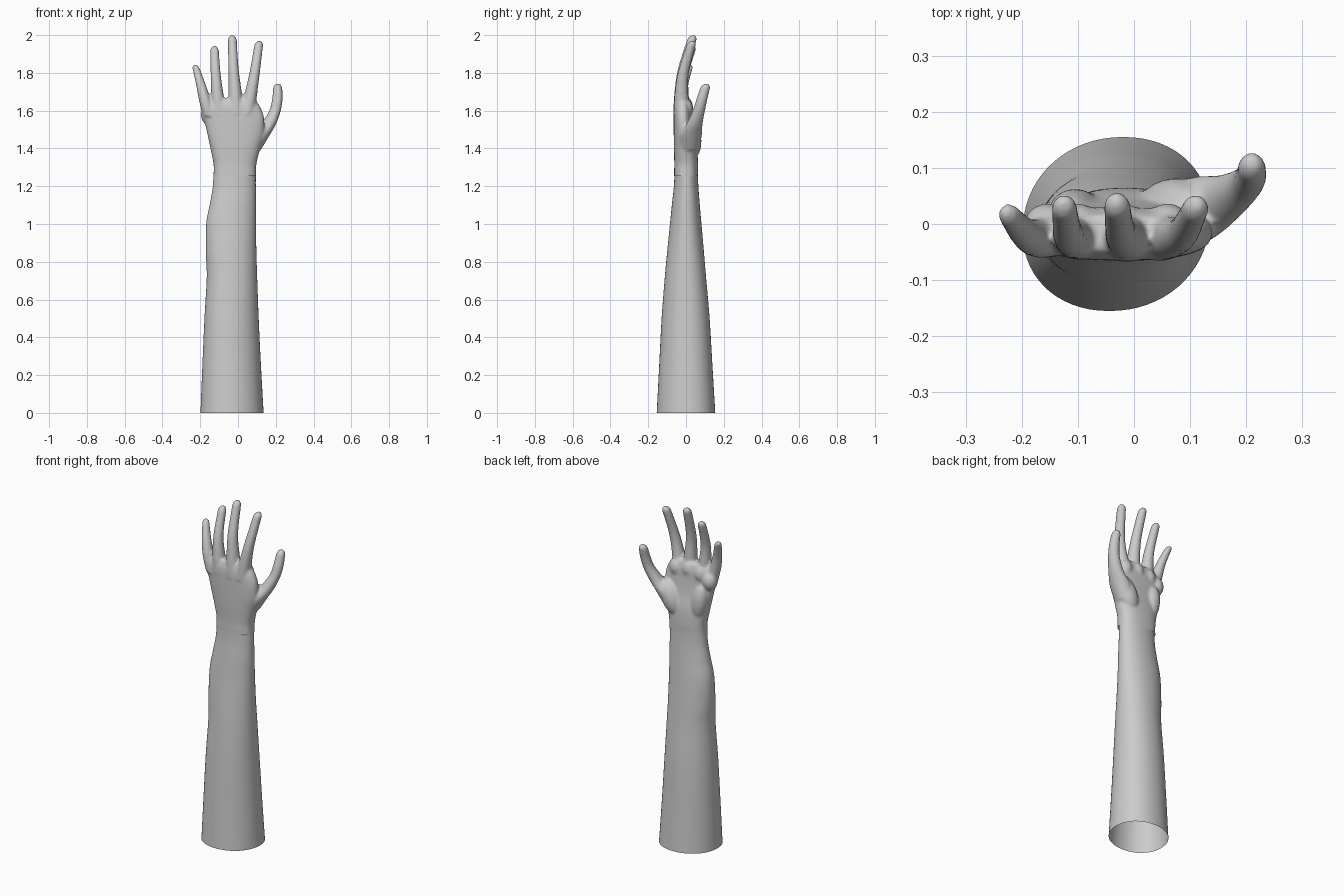
import bpy, bmesh, math
from mathutils import Matrix, Vector

if "Cube" in bpy.data.objects:
    bpy.data.objects.remove(bpy.data.objects["Cube"])


def spline(keys, steps):
    """Catmull-Rom interpolation through tuples of any length."""
    out = []
    n = len(keys)
    for i in range(n - 1):
        p = [keys[max(0, min(n - 1, i + k))] for k in (-1, 0, 1, 2)]
        for s in range(steps):
            t = s / steps
            out.append([0.5 * (2 * b + (c - a) * t + (2 * a - 5 * b + 4 * c - d) * t * t
                               + (3 * b - a - 3 * c + d) * t ** 3) for a, b, c, d in zip(*p)])
    out.append(list(keys[-1]))
    return out


def loft(bm, rings, sides=48, power=2.0, shear=0.0, caps=True):
    """Skin horizontal rings (cx, cy, z, rx, ry)."""
    loops = []
    for cx, cy, z, rx, ry in rings:
        loop = []
        for i in range(sides):
            a = 2 * math.pi * i / sides
            c, s = math.cos(a), math.sin(a)
            x = math.copysign(abs(c) ** (2 / power), c) * rx
            y = math.copysign(abs(s) ** (2 / power), s) * ry
            loop.append(bm.verts.new((cx + x + shear * y, cy + y, z)))
        loops.append(loop)
    for lo, hi in zip(loops, loops[1:]):
        for i in range(sides):
            j = (i + 1) % sides
            bm.faces.new((lo[i], lo[j], hi[j], hi[i]))
    if caps:
        bm.faces.new(loops[0][::-1])
        bm.faces.new(loops[-1])


def box_rings(keys):
    """(z, xmin, xmax, ymin, ymax) -> ring tuples."""
    return [((a + b) / 2, (c + d) / 2, z, (b - a) / 2, (d - c) / 2) for z, a, b, c, d in keys]


def finger(bm, keys):
    """Tapered tube through (x, y, z, r) with a rounded tip."""
    rings = [(x, y, z, r, r * 1.06) for x, y, z, r in spline(keys, 6)]
    x, y, z, r, ry = rings[-1]
    px, py, pz = rings[-3][:3]
    dx, dy = (x - px) / (z - pz), (y - py) / (z - pz)
    for k in range(1, 7):
        a = k / 6 * math.radians(84)
        h, w = r * 1.15 * math.sin(a), math.cos(a)
        rings.append((x + dx * h, y + dy * h, z + h, r * w, ry * w))
    loft(bm, rings, 24)


def pad(bm, loc, size, tilt=0.0):
    m = Matrix.Translation(loc) @ Matrix.Rotation(tilt, 4, 'Y') @ Matrix.Diagonal(Vector((*size, 1)))
    bmesh.ops.create_uvsphere(bm, u_segments=24, v_segments=16, radius=1, matrix=m)


def to_object(bm, name):
    bmesh.ops.recalc_face_normals(bm, faces=bm.faces)
    me = bpy.data.meshes.new(name)
    bm.to_mesh(me)
    bm.free()
    ob = bpy.data.objects.new(name, me)
    bpy.context.collection.objects.link(ob)
    me.shade_smooth()
    return ob


# Forearm: open tube with a slight swelling on the little-finger side
bm = bmesh.new()
arm = box_rings([
    (0.00, -0.198, 0.135, -0.155, 0.155),
    (0.25, -0.188, 0.121, -0.142, 0.140),
    (0.50, -0.177, 0.109, -0.129, 0.125),
    (0.72, -0.165, 0.101, -0.112, 0.106),
    (0.85, -0.170, 0.097, -0.100, 0.095),
    (1.00, -0.168, 0.095, -0.085, 0.082),
    (1.10, -0.150, 0.095, -0.075, 0.073),
    (1.19, -0.134, 0.094, -0.065, 0.066),
    (1.26, -0.130, 0.094, -0.061, 0.063)])
loft(bm, spline(arm, 6), 64, 2.1, 0.08, caps=False)
to_object(bm, "forearm")

# Palm and wrist
bm = bmesh.new()
palm = box_rings([
    (1.20, -0.132, 0.096, -0.063, 0.065),
    (1.27, -0.129, 0.096, -0.063, 0.064),
    (1.32, -0.130, 0.098, -0.062, 0.064),
    (1.40, -0.146, 0.117, -0.064, 0.058),
    (1.48, -0.163, 0.136, -0.065, 0.042),
    (1.56, -0.179, 0.138, -0.065, 0.032),
    (1.62, -0.182, 0.118, -0.063, 0.028),
    (1.665, -0.145, 0.085, -0.050, 0.015)])
loft(bm, spline(palm, 6), 48, 2.5)

# Fleshy pads of the palm
pad(bm, (0.075, 0.032, 1.44), (0.056, 0.050, 0.105), 0.4)
pad(bm, (-0.105, 0.018, 1.45), (0.046, 0.045, 0.11), -0.15)
for x, z in ((-0.155, 1.58), (-0.10, 1.61), (-0.02, 1.62), (0.06, 1.61)):
    pad(bm, (x, -0.005, z), (0.042, 0.042, 0.055))

# Fingers: little, ring, middle, index, thumb
for path in (
    [(-0.150, -0.022, 1.57, 0.036), (-0.176, -0.025, 1.66, 0.032),
     (-0.197, -0.014, 1.74, 0.026), (-0.221, 0.014, 1.822, 0.020)],
    [(-0.098, -0.020, 1.58, 0.042), (-0.109, -0.024, 1.68, 0.034),
     (-0.118, -0.015, 1.79, 0.027), (-0.124, 0.027, 1.918, 0.023)],
    [(-0.012, -0.022, 1.58, 0.044), (-0.015, -0.024, 1.69, 0.036),
     (-0.024, -0.014, 1.82, 0.028), (-0.030, 0.030, 1.973, 0.024)],
    [(0.046, -0.020, 1.58, 0.044), (0.068, -0.024, 1.69, 0.034),
     (0.088, -0.014, 1.80, 0.028), (0.109, 0.026, 1.943, 0.024)],
    [(0.070, 0.015, 1.39, 0.050), (0.112, 0.025, 1.47, 0.056),
     (0.161, 0.045, 1.53, 0.041), (0.196, 0.068, 1.60, 0.031),
     (0.208, 0.084, 1.66, 0.028), (0.210, 0.100, 1.716, 0.025)]):
    finger(bm, path)
hand = to_object(bm, "hand")

# Fuse the hand into one smooth skin
rm = hand.modifiers.new("fuse", 'REMESH')
rm.mode = 'VOXEL'
rm.voxel_size = 0.006
rm.use_smooth_shade = True
sm = hand.modifiers.new("soften", 'SMOOTH')
sm.factor = 0.5
sm.iterations = 12
dg = bpy.context.evaluated_depsgraph_get()
bm = bmesh.new()
bm.from_object(hand, dg)
hand.modifiers.clear()

# Open the wrist where it meets the forearm
bmesh.ops.bisect_plane(bm, geom=bm.verts[:] + bm.edges[:] + bm.faces[:],
                       plane_co=(0, 0, 1.255), plane_no=(0, 0, 1), clear_inner=True)
bm.to_mesh(hand.data)
bm.free()
hand.data.shade_smooth()
